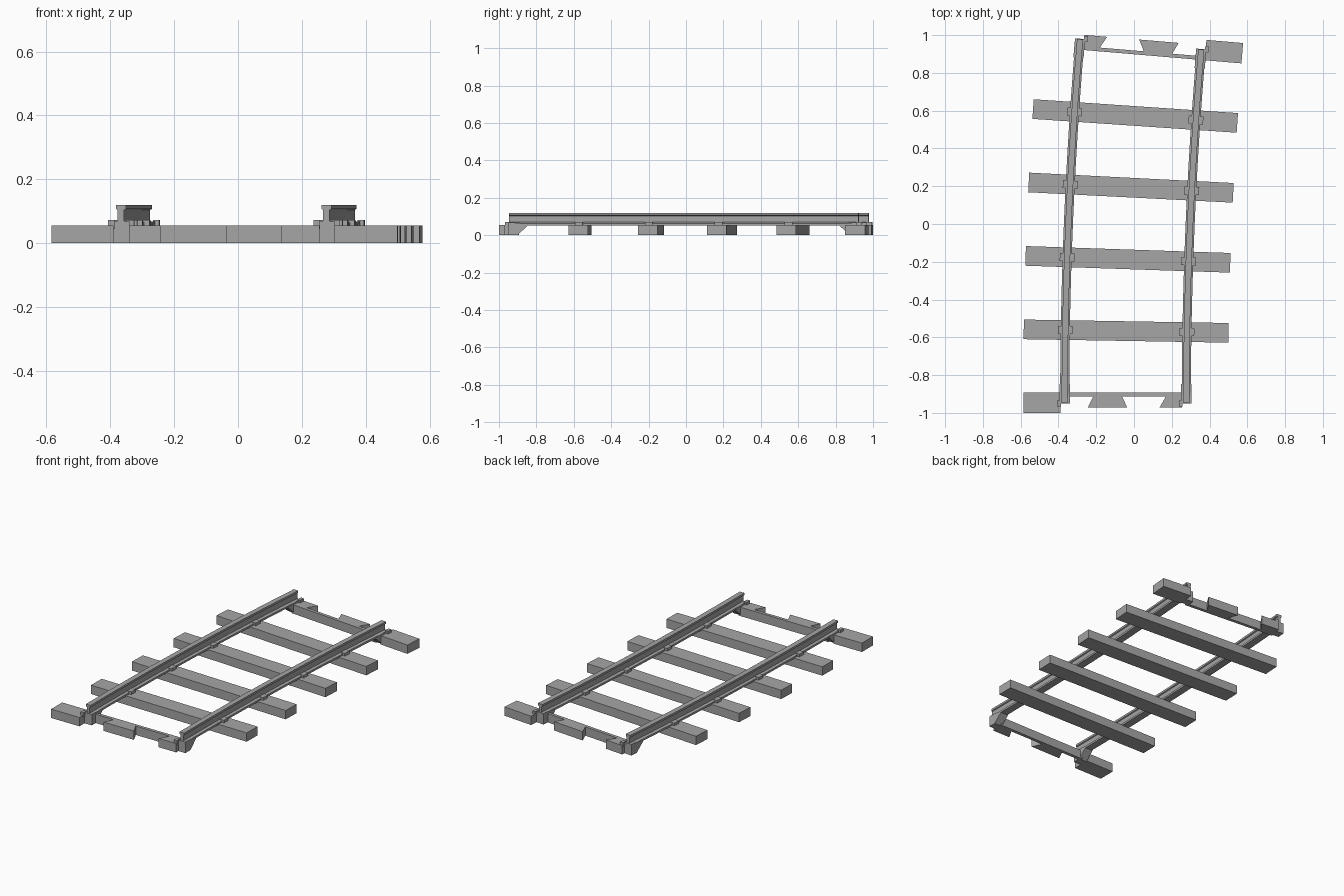
import bpy
import bmesh
from math import sin, cos, pi
from mathutils import Matrix, Vector

cube = bpy.data.objects.get("Cube")
if cube:
    bpy.data.objects.remove(cube, do_unlink=True)

RADIUS, LENGTH, GAUGE = 22.5, 1.9, 0.322   # GAUGE is half the rail spacing
START = Vector((-0.045, -0.947, 0))
TIE_TOP = 0.055

grey = bpy.data.materials.new("track grey")
grey.use_nodes = True
grey.diffuse_color = (0.38, 0.38, 0.38, 1)
grey.node_tree.nodes["Principled BSDF"].inputs["Base Color"].default_value = grey.diffuse_color


def frame(s, flip=False):
    """Local frame on the curved centre line at distance s."""
    a = s / RADIUS
    pos = START + Vector((RADIUS * (1 - cos(a)), RADIUS * sin(a), 0))
    return Matrix.Translation(pos) @ Matrix.Rotation(-a + (pi if flip else 0), 4, 'Z')


def loft(name, rings):
    """Closed solid through a list of matching rings of points."""
    bm = bmesh.new()
    loops = [[bm.verts.new(p) for p in ring] for ring in rings]
    n = len(loops[0])
    for a, b in zip(loops, loops[1:]):
        for i in range(n):
            j = (i + 1) % n
            bm.faces.new((a[i], a[j], b[j], b[i]))
    bm.faces.new(loops[0])
    bm.faces.new(loops[-1])
    bmesh.ops.recalc_face_normals(bm, faces=bm.faces)
    mesh = bpy.data.meshes.new(name)
    bm.to_mesh(mesh)
    bm.free()
    mesh.materials.append(grey)
    obj = bpy.data.objects.new(name, mesh)
    bpy.context.collection.objects.link(obj)
    return obj


def slab(name, m, outline, z0=0, z1=TIE_TOP):
    return loft(name, [[m @ Vector((x, y, z)) for x, y in outline] for z in (z0, z1)])


def box(name, m, x0, x1, y0, y1, z0=0, z1=TIE_TOP):
    return slab(name, m, [(x0, y0), (x1, y0), (x1, y1), (x0, y1)], z0, z1)


# Rails swept along the curve
half = [(0.024, 0.052), (0.024, 0.064), (0.010, 0.070),
        (0.010, 0.104), (0.016, 0.107), (0.016, 0.120)]
profile = half + [(-x, z) for x, z in reversed(half)]
for side, label in ((-1, "right_rail"), (1, "left_rail")):
    rings = []
    for i in range(13):
        m = frame(LENGTH * i / 12)
        rings.append([m @ Vector((side * GAUGE + x, 0, z)) for x, z in profile])
    loft(label, rings)

# Sleepers with rail clips
for k in range(1, 5):
    m = frame(LENGTH * k / 5)
    box(f"sleeper_{k}", m, -0.542, 0.542, -0.052, 0.052)
    for side in (-1, 1):
        c = side * GAUGE
        box(f"rail_clip_{k}", m, c - 0.039, c + 0.039, -0.021, 0.021, 0.05, 0.072)

# Matching connector ends, the far one turned half way round
for s, flip, end in ((0, False, "front"), (LENGTH, True, "back")):
    m = frame(s, flip)
    box(end + "_end_block", m, -0.54, -0.345, -0.053, 0.055)
    box(end + "_cross_bar", m, -0.31, 0.31, 0.035, 0.055)
    slab(end + "_dovetail", m, [(-0.2, -0.025), (0.01, -0.025), (-0.02, 0.036), (-0.17, 0.036)])
    slab(end + "_half_dovetail", m, [(0.18, -0.025), (0.3, -0.025), (0.3, 0.036), (0.215, 0.036)])
    # Rail chairs with a sloped underside, and a small side hook
    chair = [(-0.003, 0), (0.045, 0), (0.1, 0.05), (0.1, 0.06), (0.02, 0.068), (-0.003, 0.068)]
    for side in (-1, 1):
        c = side * GAUGE
        loft(end + "_rail_chair", [[m @ Vector((c + dx, y, z)) for y, z in chair]
                                   for dx in (-0.027, 0.027)])
        box(end + "_rail_hook", m, c - 0.04, c - 0.02, -0.02, 0.012, 0.045, 0.072)
